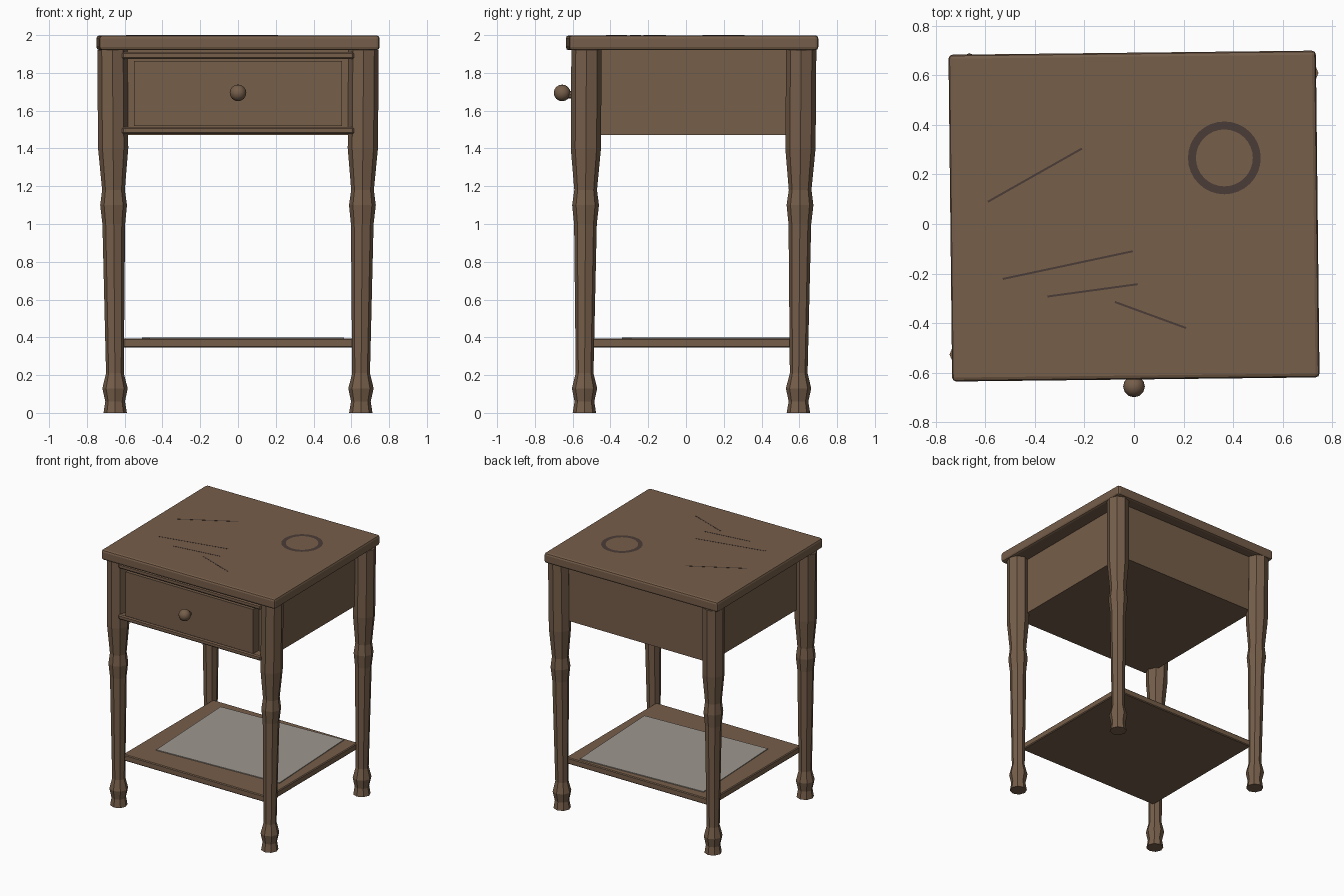
import bpy, bmesh, math
from mathutils import Matrix, Vector

cube = bpy.data.objects.get("Cube")
if cube:
    bpy.data.objects.remove(cube, do_unlink=True)


def material(name, rgb):
    m = bpy.data.materials.new(name)
    m.use_nodes = True
    m.diffuse_color = (*rgb, 1)
    m.node_tree.nodes["Principled BSDF"].inputs["Base Color"].default_value = (*rgb, 1)
    return m


WOOD = material("brown wood", (0.18, 0.112, 0.068))
STAIN = material("dark stain", (0.07, 0.045, 0.038))
CLOTH = material("grey cloth", (0.34, 0.31, 0.275))


def finish(name, bm, mat):
    bmesh.ops.recalc_face_normals(bm, faces=bm.faces)
    mesh = bpy.data.meshes.new(name)
    bm.to_mesh(mesh)
    bm.free()
    mesh.materials.append(mat)
    ob = bpy.data.objects.new(name, mesh)
    bpy.context.collection.objects.link(ob)
    return ob


def box(name, lo, hi, mat=WOOD, bevel=0, turn=0, segments=1):
    lo, hi = Vector(lo), Vector(hi)
    bm = bmesh.new()
    bmesh.ops.create_cube(bm, size=1)
    bmesh.ops.scale(bm, vec=hi - lo, verts=bm.verts)
    if bevel:
        bmesh.ops.bevel(bm, geom=bm.edges[:], offset=bevel, segments=segments,
                        affect='EDGES', profile=0.5)
    bmesh.ops.transform(bm, verts=bm.verts, matrix=Matrix.Translation((lo + hi) / 2)
                        @ Matrix.Rotation(math.radians(turn), 4, 'Z'))
    return finish(name, bm, mat)


def loft(name, profile, foot, head, sides=8):
    """Turned leg: rings of (z, radius) along a slightly leaning axis."""
    bm = bmesh.new()
    rings = []
    top = profile[-1][0]
    for z, r in profile:
        c = Vector(foot).lerp(Vector(head), z / top)
        rings.append([bm.verts.new((c.x + r * math.cos(math.tau * i / sides),
                                    c.y + r * math.sin(math.tau * i / sides), z))
                      for i in range(sides)])
    for a, b in zip(rings, rings[1:]):
        for i in range(sides):
            j = (i + 1) % sides
            bm.faces.new((a[i], a[j], b[j], b[i]))
    bm.faces.new(rings[0])
    bm.faces.new(rings[-1])
    return finish(name, bm, WOOD)


# Table top, set very slightly askew
box("table_top", (-0.742, -0.628, 1.92), (0.742, 0.692, 1.999),
    bevel=0.016, turn=0.65, segments=2)

# Turned legs
LEG = [(0, 0.062), (0.06, 0.052), (0.13, 0.067), (0.21, 0.047), (1.0, 0.06),
       (1.1, 0.071), (1.18, 0.06), (1.4, 0.08), (1.92, 0.08)]
for side, sx in (("left", 1), ("right", -1)):
    for end, foot_y, head_y in (("front", -0.538, -0.527), ("back", 0.595, 0.61)):
        loft(f"{end}_{side}_leg", LEG, (sx * 0.65, foot_y, 0), (sx * 0.665, head_y, 0))

# Drawer case, rails and drawer
box("drawer_case", (-0.625, -0.525, 1.472), (0.625, 0.605, 1.925))
for name, z in (("lower_rail", 1.476), ("upper_rail", 1.873)):
    box(name, (-0.614, -0.6, z), (0.614, -0.5, z + 0.037), bevel=0.008)
box("drawer_front", (-0.55, -0.598, 1.518), (0.55, -0.51, 1.862))

# Drawer knob and stem
bm = bmesh.new()
bmesh.ops.create_uvsphere(bm, u_segments=12, v_segments=8, radius=0.044)
bmesh.ops.translate(bm, verts=bm.verts, vec=(0, -0.656, 1.694))
knob = finish("drawer_knob", bm, WOOD)
knob.data.shade_smooth()
bm = bmesh.new()
bmesh.ops.create_cone(bm, cap_ends=True, segments=8, radius1=0.02, radius2=0.02, depth=0.07)
bmesh.ops.transform(bm, verts=bm.verts, matrix=Matrix.Translation((0, -0.615, 1.685))
                    @ Matrix.Rotation(math.pi / 2, 4, 'X'))
finish("knob_stem", bm, WOOD)

# Lower shelf with a cloth lying on it
box("shelf", (-0.625, -0.525, 0.345), (0.625, 0.585, 0.394), bevel=0.006)
box("shelf_cloth", (-0.488, -0.315, 0.393), (0.542, 0.535, 0.4), CLOTH, turn=2.7)

# Ring stain
bm = bmesh.new()
n = 32
loops = [[bm.verts.new((0.365 + r * math.cos(math.tau * i / n),
                        0.267 + r * math.sin(math.tau * i / n), 2.0)) for i in range(n)]
         for r in (0.115, 0.147)]
for i in range(n):
    j = (i + 1) % n
    bm.faces.new((loops[0][i], loops[1][i], loops[1][j], loops[0][j]))
finish("ring_stain", bm, STAIN)

# Scratches
SCRATCHES = [((-0.59, 0.09), (-0.21, 0.305)), ((-0.53, -0.222), (-0.005, -0.11)),
             ((-0.35, -0.293), (0.015, -0.243)), ((-0.077, -0.315), (0.21, -0.42))]
for k, (a, b) in enumerate(SCRATCHES):
    a, b = Vector(a), Vector(b)
    d = b - a
    mid = (a + b) / 2
    h = d.length / 2
    box(f"scratch_{k + 1}", (mid.x - h, mid.y - 0.004, 1.997), (mid.x + h, mid.y + 0.004, 2.0),
        STAIN, turn=math.degrees(math.atan2(d.y, d.x)))
